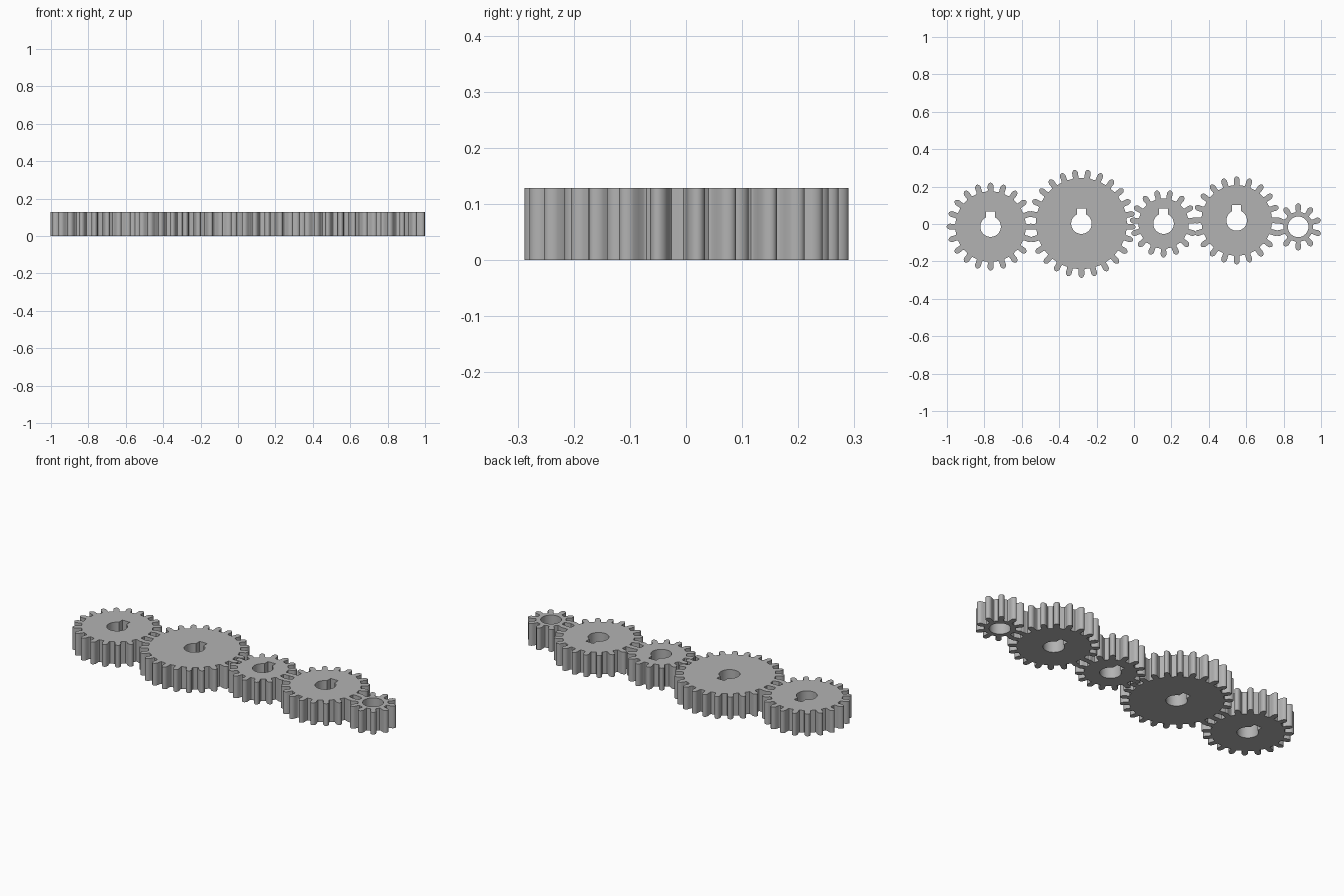
import bpy, bmesh
from math import sin, cos, pi, asin, sqrt

if "Cube" in bpy.data.objects:
    bpy.data.objects.remove(bpy.data.objects["Cube"])

THICK = 0.129
MODULE = 0.0218
BORE, KEY_HALF, KEY_TOP = 0.055, 0.024, 0.082

steel = bpy.data.materials.new("steel grey")
steel.diffuse_color = (0.45, 0.45, 0.45, 1)
steel.use_nodes = True
steel.node_tree.nodes["Principled BSDF"].inputs["Base Color"].default_value = steel.diffuse_color

# half tooth from root to tip: (offset from pitch circle, half width at pitch scale)
FLANK = [(-0.029, 0.0200), (-0.027, 0.0178), (-0.023, 0.0163), (-0.012, 0.0160), (0.0, 0.0157),
         (0.005, 0.0142), (0.010, 0.0113), (0.014, 0.0077), (0.0165, 0.0038), (0.0172, 0.0)]


def tooth_outline(n):
    """Teeth with radial flanks and rounded tips, one tooth pointing to -y."""
    rp = MODULE * n / 2
    half = [(rp + d, w / rp) for d, w in FLANK]
    tooth = [(r, -a) for r, a in half] + [(r, a) for r, a in half[-2::-1]]
    pts = []
    for i in range(n):
        mid = -pi / 2 + i * 2 * pi / n
        pts += [(r * cos(mid + a), r * sin(mid + a)) for r, a in tooth]
        root, gap = half[0][0], mid + pi / n
        pts.append(((root - 0.0008) * cos(gap), (root - 0.0008) * sin(gap)))
    return pts


def bore_outline(keyed):
    """Round shaft hole, with a square keyway at the top if keyed."""
    if not keyed:
        return [(BORE * cos(2 * pi * i / 48), BORE * sin(2 * pi * i / 48)) for i in range(48)]
    k = asin(KEY_HALF / BORE)
    arc = [pi / 2 + k + (2 * pi - 2 * k) * i / 44 for i in range(45)]
    return [(BORE * cos(a), BORE * sin(a)) for a in arc] + [(KEY_HALF, KEY_TOP), (-KEY_HALF, KEY_TOP)]


def gear(name, n, x, y, keyed=True):
    bm = bmesh.new()
    edges = []
    for loop in (tooth_outline(n), bore_outline(keyed)):
        vs = [bm.verts.new((px, py, 0)) for px, py in loop]
        edges += [bm.edges.new((vs[i - 1], vs[i])) for i in range(len(vs))]
    bmesh.ops.triangle_fill(bm, use_beauty=True, use_dissolve=False, edges=edges, normal=(0, 0, 1))
    ext = bmesh.ops.extrude_face_region(bm, geom=bm.faces[:], use_keep_orig=True)
    top = [g for g in ext["geom"] if isinstance(g, bmesh.types.BMVert)]
    bmesh.ops.translate(bm, verts=top, vec=(0, 0, THICK))
    bmesh.ops.recalc_face_normals(bm, faces=bm.faces[:])
    mesh = bpy.data.meshes.new(name)
    bm.to_mesh(mesh)
    bm.free()
    mesh.materials.append(steel)
    ob = bpy.data.objects.new(name, mesh)
    ob.location = (x, y, 0)
    bpy.context.collection.objects.link(ob)
    bpy.context.view_layer.objects.active = ob
    ob.select_set(True)
    bpy.ops.object.shade_smooth_by_angle(angle=0.6)
    ob.select_set(False)


# meshing gear train, left to right
gear("left_gear", 20, -0.767, -0.014)
gear("largest_gear", 25, -0.281, 0.002)
gear("middle_gear", 15, 0.158, 0.002)
gear("right_gear", 20, 0.549, 0.019)
gear("end_pinion", 10, 0.878, -0.015, keyed=False)
